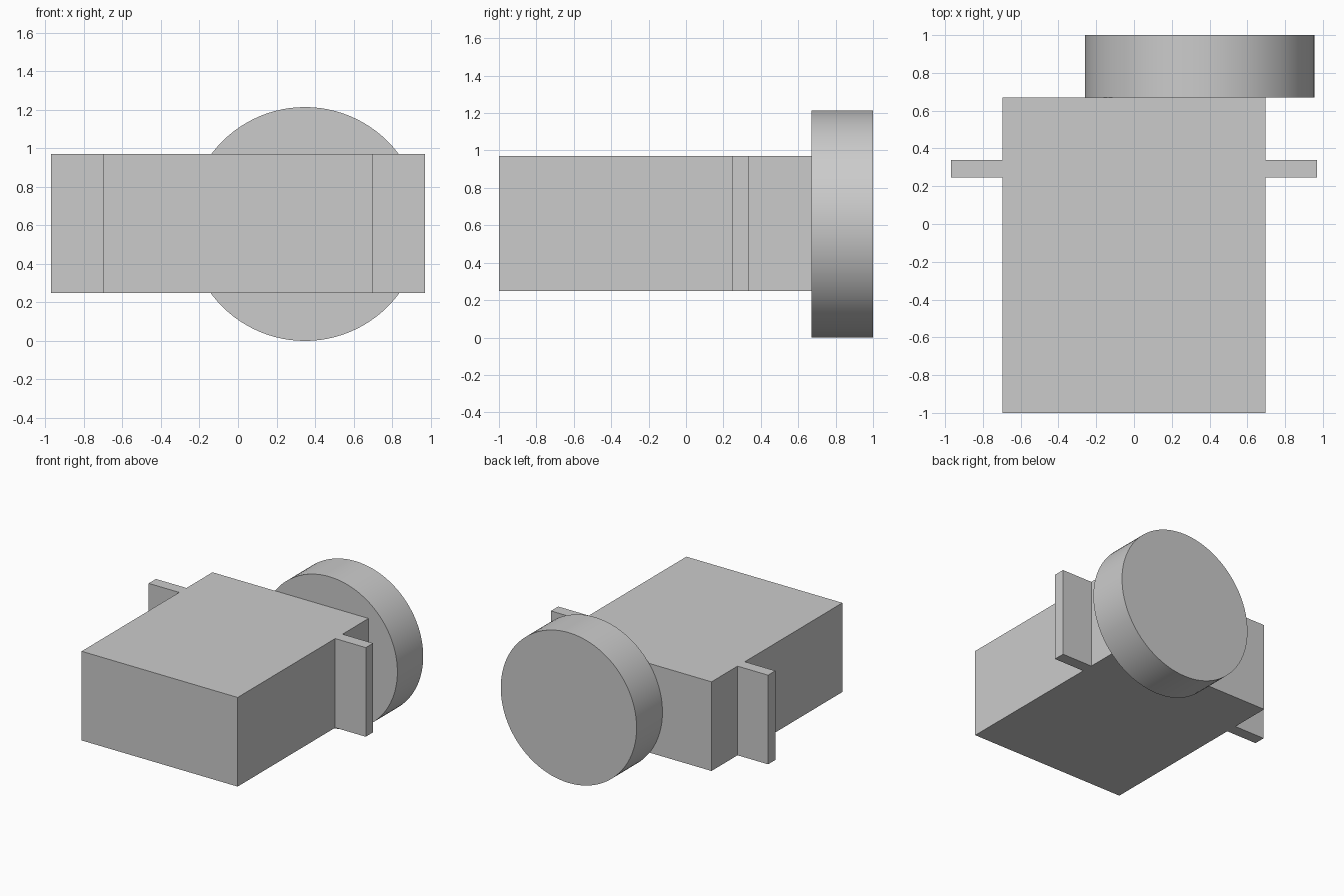
import bpy
import bmesh
from math import radians
from mathutils import Matrix, Vector

cube = bpy.data.objects.get("Cube")
if cube:
    bpy.data.objects.remove(cube, do_unlink=True)

grey = bpy.data.materials.new("plain grey")
grey.use_nodes = True
colour = (0.6, 0.6, 0.6, 1)
grey.diffuse_color = colour
grey.node_tree.nodes["Principled BSDF"].inputs["Base Color"].default_value = colour


def finish(name, bm):
    mesh = bpy.data.meshes.new(name)
    bm.to_mesh(mesh)
    bm.free()
    mesh.materials.append(grey)
    obj = bpy.data.objects.new(name, mesh)
    bpy.context.collection.objects.link(obj)
    return obj


def box(name, low, high):
    low, high = Vector(low), Vector(high)
    bm = bmesh.new()
    bmesh.ops.create_cube(bm, size=1)
    bmesh.ops.scale(bm, vec=high - low, verts=bm.verts)
    bmesh.ops.translate(bm, vec=(low + high) / 2, verts=bm.verts)
    return finish(name, bm)


bottom, top = 0.25, 0.97
half_width, tab_reach = 0.697, 0.97
back = 0.67

# Main block
box("body", (-half_width, -1, bottom), (half_width, back, top))

# Thin mounting tabs on both sides
for name, side in (("left_tab", 1), ("right_tab", -1)):
    xs = sorted((side * half_width, side * tab_reach))
    box(name, (xs[0], 0.245, bottom), (xs[1], 0.338, top))

# Round output disc on the back, offset to the left
radius = 0.607
bm = bmesh.new()
bmesh.ops.create_cone(
    bm, cap_ends=True, segments=96, radius1=radius, radius2=radius, depth=1 - back,
    matrix=Matrix.Translation((0.348, (1 + back) / 2, radius)) @ Matrix.Rotation(radians(90), 4, "X"))
disc = finish("disc", bm)
bpy.ops.object.select_all(action="DESELECT")
disc.select_set(True)
bpy.context.view_layer.objects.active = disc
bpy.ops.object.shade_smooth_by_angle(angle=radians(30))
